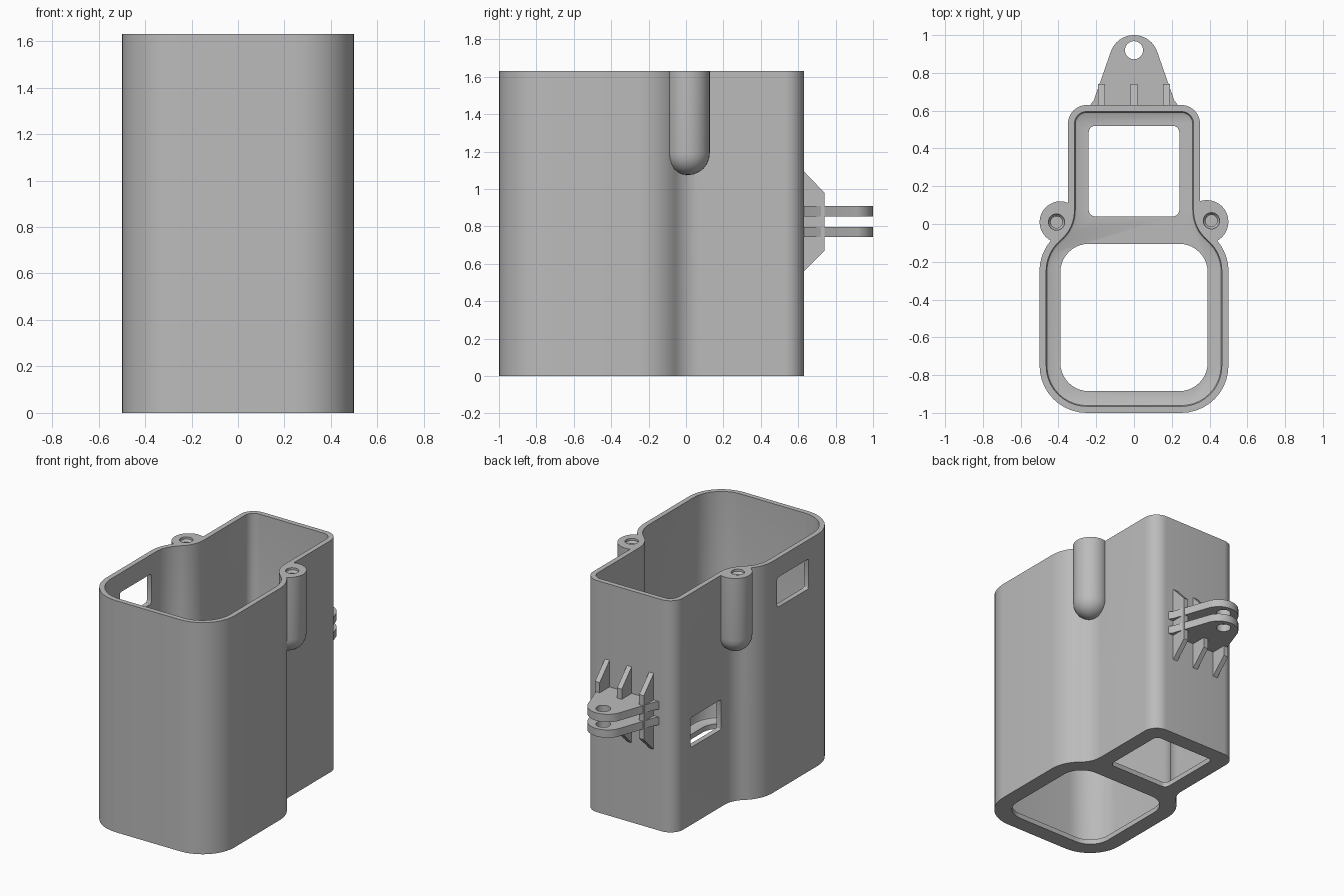
import bpy, bmesh, math
from mathutils import Vector

if "Cube" in bpy.data.objects:
    bpy.data.objects.remove(bpy.data.objects["Cube"])

grey = bpy.data.materials.new("plain grey")
grey.diffuse_color = (0.5, 0.5, 0.5, 1)
grey.use_nodes = True
grey.node_tree.nodes["Principled BSDF"].inputs["Base Color"].default_value = grey.diffuse_color
H, WALL, FLOOR = 1.63, 0.035, 0.035


def loft(name, rings):
    """Closed solid skinned through rings with equal point counts."""
    bm = bmesh.new()
    loops = [[bm.verts.new(p) for p in ring] for ring in rings]
    n = len(loops[0])
    for a, b in zip(loops, loops[1:]):
        for i in range(n):
            j = (i + 1) % n
            bm.faces.new((a[i], a[j], b[j], b[i]))
    bm.faces.new(loops[0][::-1])
    bm.faces.new(loops[-1])
    bmesh.ops.recalc_face_normals(bm, faces=bm.faces)
    mesh = bpy.data.meshes.new(name)
    bm.to_mesh(mesh)
    bm.free()
    mesh.materials.append(grey)
    ob = bpy.data.objects.new(name, mesh)
    bpy.context.collection.objects.link(ob)
    return ob


def at_z(pts, z):
    return [(x, y, z) for x, y in pts]


def at_x(pts, x):
    return [(x, y, z) for y, z in pts]


def arc(cx, cy, r, a0, a1, n=10):
    return [(cx + r * math.cos(math.radians(a0 + (a1 - a0) * i / n)),
             cy + r * math.sin(math.radians(a0 + (a1 - a0) * i / n))) for i in range(n + 1)]


def rounded_rect(x0, x1, y0, y1, r, n=6):
    return (arc(x1 - r, y0 + r, r, -90, 0, n) + arc(x1 - r, y1 - r, r, 0, 90, n)
            + arc(x0 + r, y1 - r, r, 90, 180, n) + arc(x0 + r, y0 + r, r, 180, 270, n))


def disc(cx, cy, r, n=32):
    return arc(cx, cy, r, 0, 360, n)[:-1]


def body_outline(d):
    """Wide front, S-shaped waist, narrow back; d insets the line."""
    half = (arc(0.25, -0.75, 0.25 - d, -90, 0) + arc(0.25, -0.25, 0.25 - d, 0, 50)
            + arc(0.52, 0.072, 0.17 + d, 230, 180)[1:]
            + arc(0.25, 0.53, 0.10 - d, 0, 90))
    return half + [(-x, y) for x, y in reversed(half)]


def boolean(target, tool, operation):
    mod = target.modifiers.new("join", 'BOOLEAN')
    mod.operation, mod.solver, mod.object = operation, 'EXACT', tool
    bpy.context.view_layer.objects.active = target
    bpy.ops.object.modifier_apply(modifier=mod.name)
    bpy.data.objects.remove(tool)


def boss(cx, cy, r):
    """Screw post with a domed lower end."""
    rings = [at_z(disc(cx, cy, r * math.sin(math.radians(a))),
                  1.19 - r * math.cos(math.radians(a))) for a in (3, 15, 30, 45, 60, 75, 90)]
    return loft("screw_post", rings + [at_z(disc(cx, cy, r), H)])


# Case: outer solid and screw posts, then the hollow
case = loft("case", [at_z(body_outline(0), 0), at_z(body_outline(0), H)])
boolean(case, boss(-0.39, 0.01, 0.11), 'UNION')
boolean(case, boss(0.385, 0.012, 0.115), 'UNION')
boolean(case, loft("hollow", [at_z(body_outline(WALL + 0.015), FLOOR),
                              at_z(body_outline(WALL + 0.004), FLOOR + 0.006),
                              at_z(body_outline(WALL), FLOOR + 0.018),
                              at_z(body_outline(WALL), H + 0.1)]), 'DIFFERENCE')

# Floor openings
for rect in (rounded_rect(-0.24, 0.24, 0.04, 0.52, 0.035),
             rounded_rect(-0.39, 0.39, -0.885, -0.105, 0.15, 10)):
    boolean(case, loft("opening", [at_z(rect, -0.1), at_z(rect, 0.2)]), 'DIFFERENCE')

# Side windows, left wall only
for x0, x1, y0, y1, z0, z1 in ((-0.45, -0.25, 0.11, 0.45, 0.545, 0.755),
                               (-0.6, -0.4, -0.65, -0.30, 1.285, 1.495)):
    rect = rounded_rect(y0, y1, z0, z1, 0.015, 3)
    boolean(case, loft("window", [at_x(rect, x0), at_x(rect, x1)]), 'DIFFERENCE')

# Screw holes with a widened mouth
for cx, cy in ((-0.41, 0.01), (0.41, 0.017)):
    boolean(case, loft("screw_hole", [at_z(disc(cx, cy, 0.031), 1.25),
                                      at_z(disc(cx, cy, 0.031), H - 0.03),
                                      at_z(disc(cx, cy, 0.043), H - 0.015),
                                      at_z(disc(cx, cy, 0.043), H + 0.1)]), 'DIFFERENCE')

# Hinge mount: two pierced plates on three ribs
half = [(0.235, 0.61), (0.228, 0.635), (0.213, 0.655)] + arc(0, 0.87, 0.13, 20, 90, 12)
plate = half + [(-x, y) for x, y in reversed(half[:-1])]
parts = [case]
for name, z0, z1 in (("lower_hinge_plate", 0.743, 0.798), ("upper_hinge_plate", 0.853, 0.908)):
    ob = loft(name, [at_z(plate, z0), at_z(plate, z1)])
    hole = disc(0, 0.92, 0.048)
    boolean(ob, loft("pin_hole", [at_z(hole, z0 - 0.1), at_z(hole, z1 + 0.1)]), 'DIFFERENCE')
    parts.append(ob)
rib = [(0.61, 0.56), (0.63, 0.56), (0.74, 0.67), (0.74, 0.98), (0.63, 1.095), (0.61, 1.095)]
for side, x in (("left", -0.172), ("middle", 0.0), ("right", 0.172)):
    parts.append(loft(side + "_rib", [at_x(rib, x - 0.018), at_x(rib, x + 0.018)]))

# Smooth curves, crisp edges
for ob in parts:
    bpy.ops.object.select_all(action='DESELECT')
    ob.select_set(True)
    bpy.context.view_layer.objects.active = ob
    bpy.ops.object.shade_smooth_by_angle(angle=math.radians(30))
